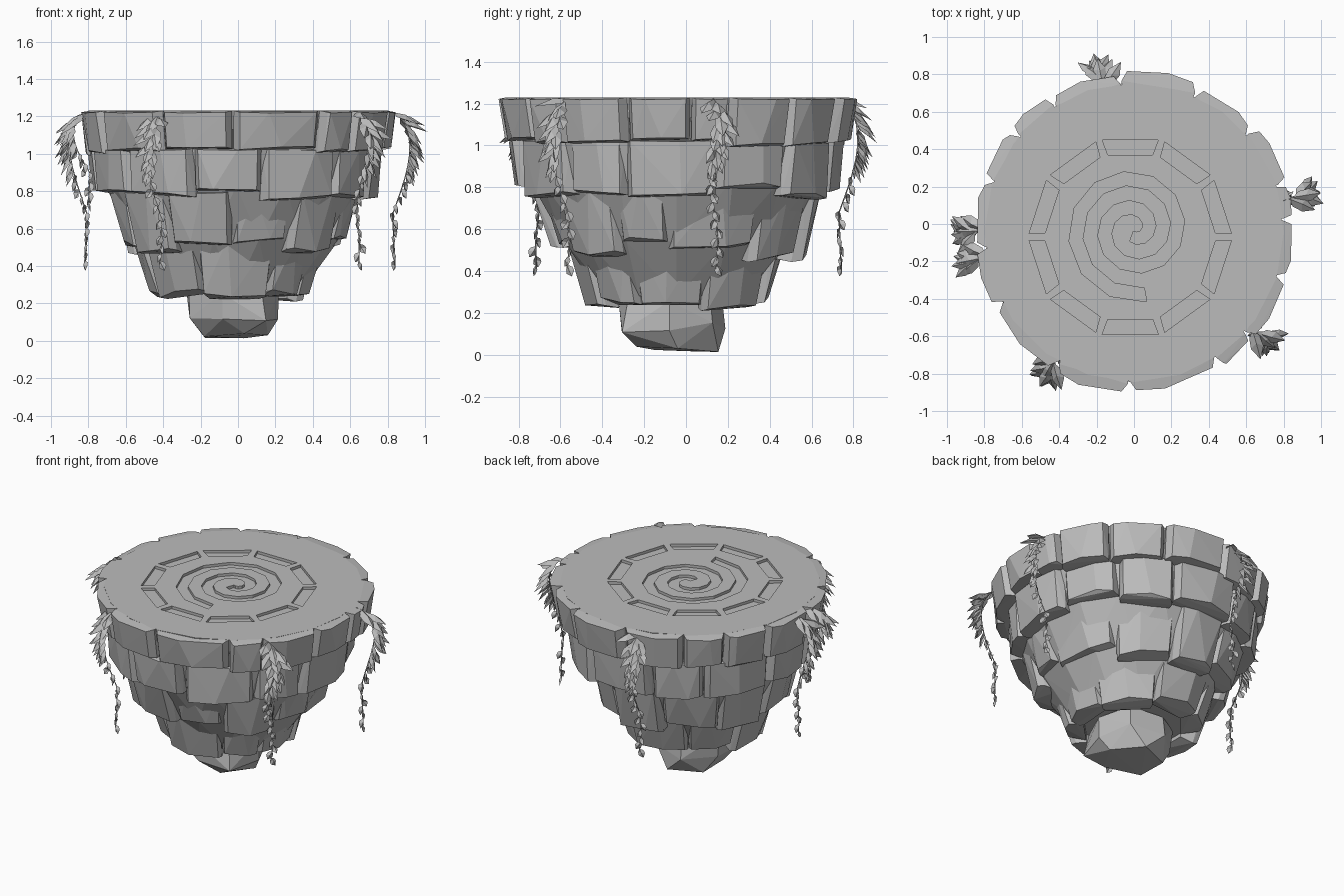
import bpy, bmesh, math, random
from math import sin, cos, radians, pi
from mathutils import Vector, Matrix

random.seed(7)
if "Cube" in bpy.data.objects:
    bpy.data.objects.remove(bpy.data.objects["Cube"], do_unlink=True)

stone = bpy.data.materials.new("stone grey")
stone.use_nodes = True
GREY = (0.5, 0.5, 0.5, 1)
stone.diffuse_color = GREY
stone.node_tree.nodes["Principled BSDF"].inputs["Base Color"].default_value = GREY

UP = Vector((0, 0, 1))
TOP = 1.23
SHIFT = -0.045


def finish(bm, name):
    bmesh.ops.recalc_face_normals(bm, faces=bm.faces)
    mesh = bpy.data.meshes.new(name)
    bm.to_mesh(mesh)
    bm.free()
    mesh.materials.append(stone)
    obj = bpy.data.objects.new(name, mesh)
    bpy.context.collection.objects.link(obj)
    return obj


def hull(name, points):
    bm = bmesh.new()
    for point in points:
        bm.verts.new(point)
    result = bmesh.ops.convex_hull(bm, input=bm.verts)
    inside = [item for item in result["geom_interior"] if isinstance(item, bmesh.types.BMVert)]
    bmesh.ops.delete(bm, geom=inside, context="VERTS")
    return finish(bm, name)


def jitter(amount):
    return random.uniform(-amount, amount)


def polar(degrees, radius, height=0.0, shift=0.0):
    angle = radians(degrees)
    return Vector((radius * cos(angle), radius * sin(angle) + shift, height))


def ring(radius, height, sides, shift, rough=0.0):
    return [polar(360 * i / sides, radius + jitter(rough), height + jitter(rough), shift)
            for i in range(sides)]


def block(name, start, end, radius, taper, bottom, top, rough, offset):
    """Chamfered wedge of rock between two angles."""
    points = []
    inset = min(2.5, (end - start) * 0.08)
    push = jitter(rough)
    for height, reach, sign in ((top, radius, -1), (bottom, radius - taper, 1)):
        for angle, side in ((start, 1), (end, -1)):
            tilt = jitter(rough)if sign > 0 else 0
            points.append(polar(angle, radius * 0.8 - taper, height, SHIFT))
            points.append(polar(angle, reach + push - 0.045, height + tilt, SHIFT))
            face = reach + push + jitter(rough / 2)
            points.append(polar(angle + side * inset, face, height + tilt + sign * 0.008, SHIFT))
        middle = (start + end) / 2 + jitter(6)
        points.append(polar(middle, reach + push + 0.012, height + sign * 0.012, SHIFT))
    hull(name, points).location.x = offset


def uneven(count, first):
    step = 360 / count
    return [first + step * i + jitter(step / 6) for i in range(count)]


# Tiers of rock: radius, taper, bottom, top, height variation, roughness, offset, start angles
RIM = [-92, -57, -42, -17, 5, 18, 41, 66, 95, 122, 140, 160, 186, 208, 240]
MIDDLE = [-90, -59, -27, -4, 39, 75, 106, 140, 172, 208, 237]
tiers = [("rim", 0.85, 0.03, 1.01, TOP, 0.015, 0.012, 0, RIM),
         ("upper", 0.77, 0.02, 0.78, 1.03, 0.03, 0.02, -0.02, uneven(12, -105)),
         ("middle", 0.66, 0.07, 0.5, 0.8, 0.05, 0.025, -0.03, MIDDLE),
         ("lower", 0.5, 0.09, 0.25, 0.56, 0.03, 0.03, -0.03, uneven(8, -112))]
for tier, radius, taper, bottom, top, vary, rough, offset, starts in tiers:
    ends = starts[1:] + [starts[0] + 360]
    for i, (start, end) in enumerate(zip(starts, ends)):
        block(f"{tier}_stone_{i + 1}", start + 0.3, end - 0.3, radius, taper,
              bottom + jitter(vary), top, rough, offset)

# Solid heart behind the stones
heart = hull("rock_core", ring(0.78, 1.15, 18, SHIFT) + ring(0.7, 0.83, 16, SHIFT)
             + ring(0.55, 0.54, 14, SHIFT) + ring(0.36, 0.28, 12, SHIFT))
heart.location.x = -0.01

# Lowest boulder
boulder = hull("bottom_boulder", ring(0.26, 0.27, 7, 0, 0.02) + ring(0.26, 0.13, 7, 0, 0.03)
               + ring(0.19, 0.025, 5, 0.04, 0.02))
boulder.location = (-0.03, -0.08, 0)

# Paved top with carved pattern
paving = hull("paved_top", ring(0.8, TOP, 20, SHIFT) + ring(0.78, TOP - 0.1, 20, SHIFT))


def groove(bm, outline):
    face = bm.faces.new([bm.verts.new((p.x, p.y, TOP - 0.018)) for p in outline])
    moved = bmesh.ops.extrude_face_region(bm, geom=[face], use_keep_orig=True)["geom"]
    raised = [item for item in moved if isinstance(item, bmesh.types.BMVert)]
    bmesh.ops.translate(bm, verts=raised, vec=UP * 0.07)


carving = bmesh.new()
SLABS = 10
for k in range(SLABS):
    turn = Matrix.Rotation(2 * pi * k / SLABS, 3, "Z")
    half = 0.15
    slab = [(-half, 0.52), (0.03 - half, 0.44), (half - 0.03, 0.44), (half, 0.52)]
    groove(carving, [turn @ Vector((x, y, 0)) + Vector((-0.02, -0.07, 0)) for x, y in slab])

# Angular spiral winding inward
inner, outer = [], []
STEPS = 25
for i in range(STEPS + 1):
    middle = 0.355 - 0.325 * i / STEPS
    for sign, line in ((-1, inner), (1, outer)):
        line.append(polar(-80 - 30 * i, max(middle + sign * 0.037, 0.01), 0, -0.03))
groove(carving, outer + inner[::-1])
cutter = finish(carving, "carving_cutter")
cutter.hide_render = True
cutter.hide_viewport = True
cut = paving.modifiers.new("carving", "BOOLEAN")
cut.operation = "DIFFERENCE"
cut.solver = "EXACT"
cut.object = cutter


def leaf(bm, base, direction, across, length, width):
    """Pointed leaf folded along its midrib."""
    along = direction.normalized()
    sideways = (across - along * across.dot(along)).normalized()
    normal = along.cross(sideways)
    if normal.z < 0:
        normal.negate()
    crest = base + along * length * 0.45 + normal * width * 0.1
    tip = base + along * length - normal * width * 0.3
    rib = [bm.verts.new(p) for p in (base, crest, tip)]
    for side in (-1, 1):
        low, high = [bm.verts.new(base + along * length * t + sideways * side * width * w
                                  - normal * width * 0.25) for t, w in ((0.25, 0.38), (0.6, 0.46))]
        bm.faces.new((rib[0], low, high, rib[1]))
        bm.faces.new((rib[1], high, rib[2]))


def vine(name, angle, radius, drop):
    out = polar(angle, 1)
    side = UP.cross(out)
    bm = bmesh.new()

    def spot(t):
        # Arches over the rim, then trails back towards the rock
        reach = radius - 0.07 + 0.11 * sin(pi * min(t * 1.4, 1) ** 0.7) + 0.04 * t
        return out * reach + UP * (TOP - drop * t ** 1.2) + side * 0.02 * sin(t * 9)

    # Thin three-sided stem
    stem = 14
    loops = [[bm.verts.new(spot(i / stem) + (out * cos(a) + side * sin(a)) * 0.004)
              for a in (0, 2, 4)] for i in range(stem + 1)]
    for upper, lower in zip(loops, loops[1:]):
        for j in range(3):
            k = (j + 1) % 3
            bm.faces.new((upper[j], upper[k], lower[k], lower[j]))
    # Large leaves fanning out at the top
    for i in range(17):
        t = 0.02 + 0.46 * i / 17
        swing = (i % 3 - 1) * random.uniform(0.4, 0.9)
        size = 0.17 - 0.16 * t
        aim = out * (0.85 - 0.8 * t) + side * swing * (1 - t) - UP * (0.3 + 1.6 * t + jitter(0.25))
        leaf(bm, spot(t), aim, side + out * jitter(0.4), size, size * 0.45)
    # Small leaves on the trailing end
    for i in range(12):
        aim = side * (0.6 if i % 2 else -0.6) - UP + out * 0.2
        leaf(bm, spot(0.48 + i / 22), aim, side + out * jitter(0.8), 0.06, 0.045)
    finish(bm, name)


for name, angle, radius, drop in (
        ("left_vine", 9, 0.88, 0.82), ("front_left_vine", -42, 0.89, 0.82),
        ("front_right_vine", 239, 0.86, 0.82), ("right_vine", 182, 0.85, 0.82),
        ("right_side_vine", 192, 0.85, 0.5), ("back_vine", 102, 0.79, 0.82)):
    vine(name, angle, radius, drop)
